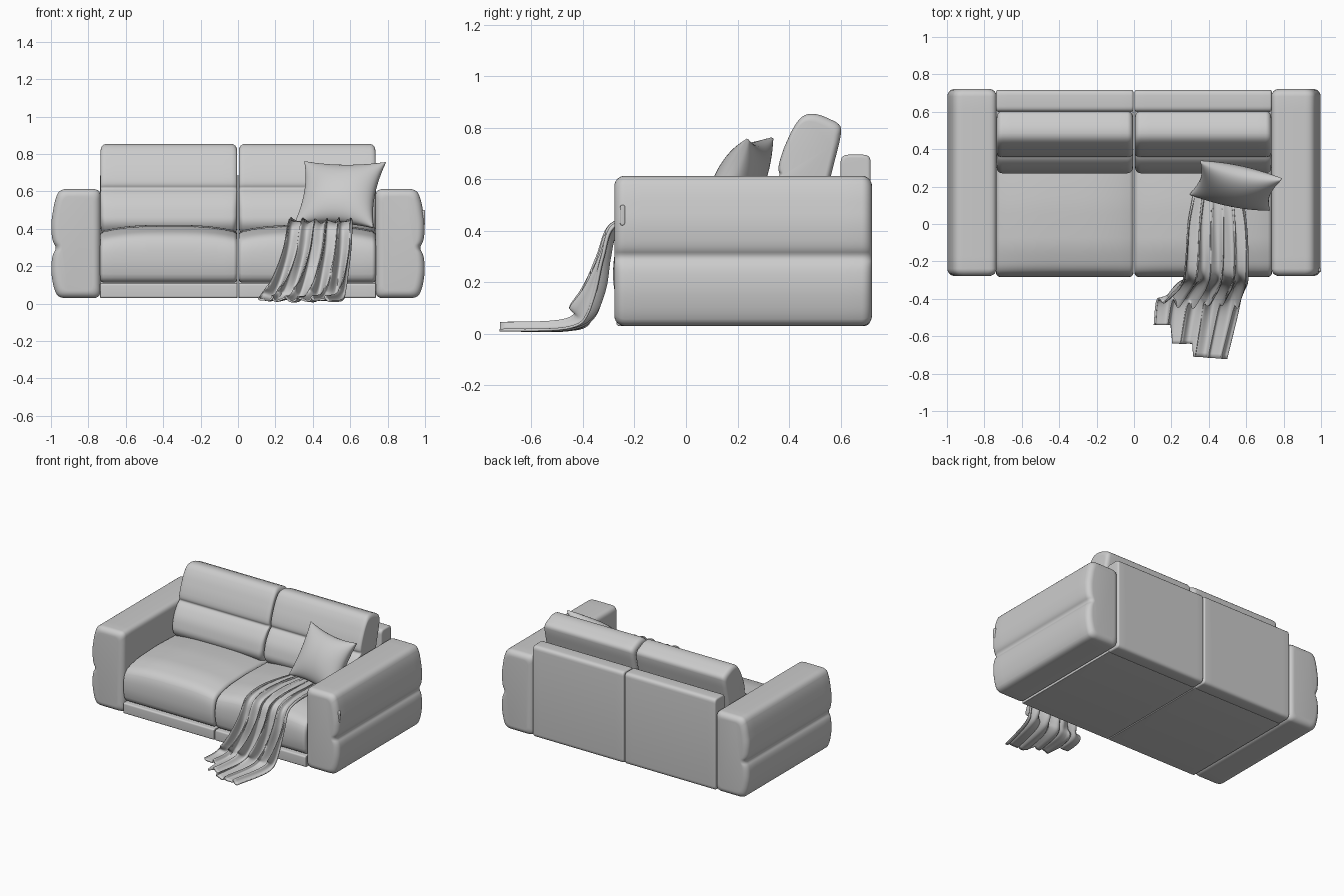
import bpy, bmesh, math
from mathutils import Vector

cube = bpy.data.objects.get("Cube")
if cube:
    bpy.data.objects.remove(cube, do_unlink=True)

fabric = bpy.data.materials.new("light_grey_fabric")
fabric.use_nodes = True
GREY = (0.6, 0.6, 0.6, 1)
fabric.diffuse_color = GREY
fabric.node_tree.nodes["Principled BSDF"].inputs["Base Color"].default_value = GREY


def finish(name, bm, angle=40):
    bmesh.ops.recalc_face_normals(bm, faces=bm.faces)
    mesh = bpy.data.meshes.new(name)
    bm.to_mesh(mesh)
    bm.free()
    mesh.materials.append(fabric)
    mesh.shade_smooth()
    mesh.set_sharp_from_angle(angle=math.radians(angle))
    obj = bpy.data.objects.new(name, mesh)
    bpy.context.collection.objects.link(obj)
    return obj


def rounded(points, r, steps=5):
    """Round every corner of a closed 2D outline."""
    pts = [Vector(p) for p in points]
    out = []
    for i, p in enumerate(pts):
        a, b = pts[i - 1] - p, pts[(i + 1) % len(pts)] - p
        a = p + a.normalized() * min(r, a.length * 0.48)
        b = p + b.normalized() * min(r, b.length * 0.48)
        for k in range(steps + 1):
            t = k / steps
            out.append(a * (1 - t) ** 2 + p * 2 * t * (1 - t) + b * t * t)
    return out


def padded(name, outline, start, end, r, place, warp=None):
    """Sweep an outline along a straight axis, with softly rounded ends."""
    lo = Vector((min(p.x for p in outline), min(p.y for p in outline)))
    hi = Vector((max(p.x for p in outline), max(p.y for p in outline)))
    mid, half = (lo + hi) / 2, (hi - lo) / 2
    arc = [k / 6 * math.pi / 2 for k in range(7)]
    cuts = [(start + r * (1 - math.sin(a)), r * (1 - math.cos(a))) for a in reversed(arc)]
    cuts = [(start + r * (1 - math.cos(a)), r * (1 - math.sin(a))) for a in arc]
    cuts += [(start + r + (end - start - 2 * r) * k / 14, 0) for k in range(1, 14)]
    cuts += [(end - r * (1 - math.cos(a)), r * (1 - math.sin(a))) for a in reversed(arc)]
    bm = bmesh.new()
    rings = []
    for pos, inset in cuts:
        u = 2 * (pos - start) / (end - start) - 1
        ring = []
        for p in outline:
            q = Vector((mid[i] + (p[i] - mid[i]) * (1 - inset / half[i]) for i in (0, 1)))
            if warp:
                q = warp(q, u)
            ring.append(bm.verts.new(place(pos, q)))
        rings.append(ring)
    n = len(outline)
    for a, b in zip(rings, rings[1:]):
        for i in range(n):
            bm.faces.new((a[i], a[(i + 1) % n], b[(i + 1) % n], b[i]))
    bm.faces.new(rings[0])
    bm.faces.new(rings[-1])
    return finish(name, bm)


def across(pos, q):
    return (pos, q.x, q.y)


def box(y0, y1, z0, z1, r):
    return rounded([(y0, z0), (y1, z0), (y1, z1), (y0, z1)], r)


def crown(q, u):
    # Seat tops sink toward their two sides
    if q.y > 0.2:
        q.y -= 0.035 * abs(u) ** 3 * (q.y - 0.2) / 0.22
    return q


# Arms: two stacked bulges on the outer face, with a crease between them
arm_outline = rounded([(0.735, 0.03), (0.96, 0.03), (0.985, 0.08), (1.0, 0.17),
                       (0.994, 0.26), (0.968, 0.298), (0.994, 0.335), (1.0, 0.43),
                       (0.98, 0.55), (0.955, 0.613), (0.735, 0.613)], 0.04)

seat_outline = rounded([(-0.265, 0.112), (-0.285, 0.2), (-0.28, 0.31), (-0.25, 0.375),
                        (-0.12, 0.412), (0.1, 0.422), (0.42, 0.41), (0.42, 0.112)], 0.05)

cushion_outline = rounded([(0.31, 0.37), (0.265, 0.43), (0.29, 0.53), (0.335, 0.595),
                           (0.368, 0.615), (0.355, 0.64), (0.375, 0.71), (0.415, 0.80),
                           (0.455, 0.852), (0.51, 0.855), (0.605, 0.812), (0.60, 0.76),
                           (0.50, 0.37)], 0.035)

for side, s in (("right", -1), ("left", 1)):
    padded(side + "_arm", arm_outline, -0.278, 0.722, 0.04,
           lambda pos, q: (s * q.x, pos, q.y))
    x0, x1 = sorted((s * 0.003, s * 0.737))
    padded(side + "_base", box(-0.27, 0.62, 0.03, 0.108, 0.012), x0, x1, 0.004, across)
    padded(side + "_back_panel", box(0.60, 0.717, 0.03, 0.695, 0.03), x0, x1, 0.012, across)
    padded(side + "_seat", seat_outline, x0, x1, 0.022, across, crown)
    padded(side + "_back_cushion", cushion_outline, x0 + 0.003, x1 - 0.003, 0.03, across)

# Small control tab on the outer face of the left arm
padded("arm_tab", box(-0.256, -0.236, 0.42, 0.50, 0.012), 0.97, 1.0, 0.006, across)


# Throw pillow: two bulged sheets spanning four pinched corners
def throw_pillow():
    bl, br = Vector((0.30, 0.16, 0.425)), Vector((0.725, 0.075, 0.405))
    tl, tr = Vector((0.355, 0.335, 0.76)), Vector((0.79, 0.24, 0.755))
    normal = (br - tl).cross(tr - bl).normalized()
    n = 28
    bm = bmesh.new()
    for face in (-1, 1):
        grid = []
        for i in range(n + 1):
            for j in range(n + 1):
                s = math.sin((i / n - 0.5) * math.pi)
                t = math.sin((j / n - 0.5) * math.pi)
                a = (1 + s * (1 - 0.13 * (1 - t * t))) / 2
                b = (1 + t * (1 - 0.13 * (1 - s * s))) / 2
                p = bl.lerp(br, a).lerp(tl.lerp(tr, a), b)
                swell = max(0, (1 - s * s) * (1 - t * t)) ** 0.5
                grid.append(bm.verts.new(p + normal * face * (0.005 + 0.085 * swell)))
        w = n + 1
        for i in range(n):
            for j in range(n):
                k = i * w + j
                bm.faces.new((grid[k], grid[k + 1], grid[k + w + 1], grid[k + w]))
    edges = [e for e in bm.edges if e.is_boundary]
    bmesh.ops.bridge_loops(bm, edges=edges)
    finish("throw_pillow", bm, 80)


throw_pillow()


# Throw blanket: a pleated sheet over the seat, down its front and onto the floor
def throw_blanket():
    # left x, right x, y, z, fold depth, fold direction in y and z
    rows = [(0.31, 0.58, 0.16, 0.425, 0.01, 0, 1),
            (0.28, 0.61, 0.0, 0.428, 0.022, 0, 1),
            (0.27, 0.62, -0.17, 0.422, 0.035, 0, 1),
            (0.26, 0.62, -0.265, 0.395, 0.04, -0.7, 0.7),
            (0.24, 0.615, -0.295, 0.30, 0.05, -1, 0),
            (0.20, 0.60, -0.315, 0.17, 0.085, -1, 0.1),
            (0.155, 0.585, -0.36, 0.06, 0.10, -0.9, 0.4),
            (0.125, 0.565, -0.46, 0.015, 0.04, 0, 1),
            (0.115, 0.50, -0.70, 0.012, 0.03, 0, 1)]
    nu, nv = 72, 56
    bm = bmesh.new()
    grid = []
    for j in range(nv + 1):
        f = j / nv * (len(rows) - 1)
        i = min(int(f), len(rows) - 2)
        t = f - i
        p0, p1, p2, p3 = (rows[max(0, min(len(rows) - 1, i + k))] for k in (-1, 0, 1, 2))
        x0, x1, y, z, depth, dy, dz = (
            b + 0.5 * t * (c - a + t * (2 * a - 5 * b + 4 * c - d + t * (3 * (b - c) + d - a)))
            for a, b, c, d in zip(p0, p1, p2, p3))
        for k in range(nu + 1):
            u = k / nu
            fold = 0.5 + 0.35 * math.sin(u * 34 + 0.25 * f) + 0.15 * math.sin(u * 59 - 0.5 * f + 1)
            # Ragged hem: three tongues of different length
            hem = 0.54 if u < 0.24 else 0.64 if u < 0.5 else 0.72 - 0.03 * (0.9 - u)
            reach = y
            if y < -0.36:
                reach = -0.36 + (y + 0.36) * (hem - 0.36) / 0.34
            sway = 0.012 * math.cos(u * 34 + 0.25 * f)
            grid.append(bm.verts.new((x0 + (x1 - x0) * u + sway, reach + dy * depth * fold,
                                      max(0.006, z + dz * depth * fold))))
    w = nu + 1
    for j in range(nv):
        for k in range(nu):
            a = j * w + k
            bm.faces.new((grid[a], grid[a + 1], grid[a + w + 1], grid[a + w]))
    obj = finish("throw_blanket", bm, 70)
    thick = obj.modifiers.new("thickness", "SOLIDIFY")
    thick.thickness = 0.01
    thick.offset = 0


throw_blanket()
